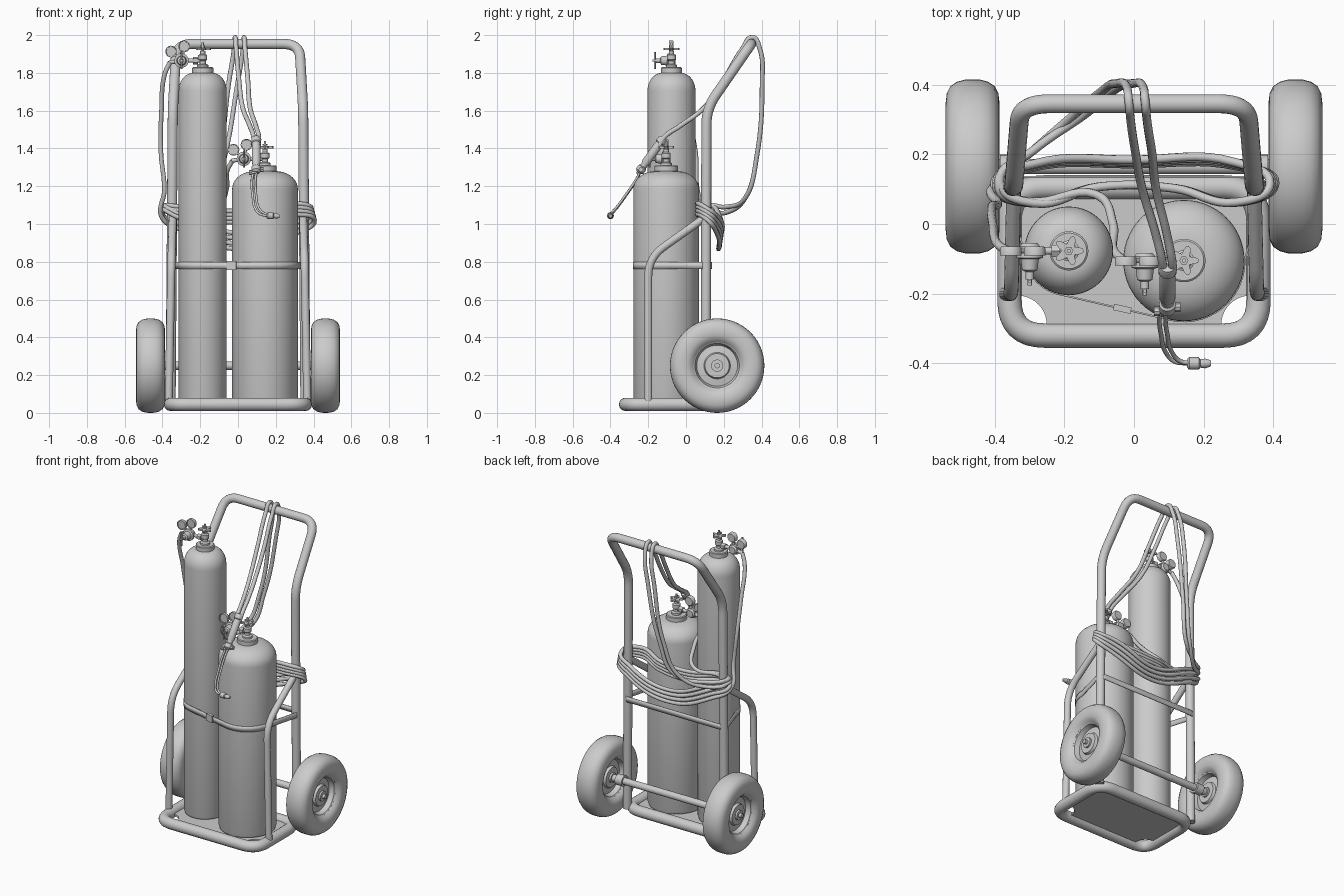
import bpy, bmesh, math
from mathutils import Vector

if "Cube" in bpy.data.objects:
    bpy.data.objects.remove(bpy.data.objects["Cube"])

Z = Vector((0, 0, 1))


def mesh_object(name, verts, faces, angle=35):
    me = bpy.data.meshes.new(name)
    me.from_pydata(verts, [], faces)
    bm = bmesh.new()
    bm.from_mesh(me)
    bmesh.ops.remove_doubles(bm, verts=bm.verts, dist=1e-5)
    bmesh.ops.recalc_face_normals(bm, faces=bm.faces)
    bm.to_mesh(me)
    bm.free()
    ob = bpy.data.objects.new(name, me)
    bpy.context.collection.objects.link(ob)
    smooth(ob, angle)
    return ob


def smooth(ob, angle=35):
    bpy.ops.object.select_all(action='DESELECT')
    ob.select_set(True)
    bpy.context.view_layer.objects.active = ob
    bpy.ops.object.shade_smooth_by_angle(angle=math.radians(angle))


def lathe(name, prof, loc, axis=(0, 0, 1), seg=32):
    """Revolve (radius, height) points around an axis through loc."""
    q, loc, n = Z.rotation_difference(Vector(axis).normalized()), Vector(loc), len(prof)
    verts = [loc + q @ Vector((r * math.cos(2 * math.pi * i / seg), r * math.sin(2 * math.pi * i / seg), h))
             for i in range(seg) for r, h in prof]
    faces = [(i * n + j, i * n + j + 1, (i + 1) % seg * n + j + 1, (i + 1) % seg * n + j)
             for i in range(seg) for j in range(n - 1)]
    return mesh_object(name, verts, faces)


def rod(name, a, b, r, seg=20):
    a, b = Vector(a), Vector(b)
    L = (b - a).length
    return lathe(name, [(0, 0), (r, 0), (r, L), (0, L)], a, b - a, seg)


def prism(name, outline, z0, z1):
    n = len(outline)
    verts = [(x, y, z) for z in (z0, z1) for x, y in outline]
    faces = [tuple(range(n)), tuple(range(n, 2 * n))]
    faces += [(i, (i + 1) % n, (i + 1) % n + n, i + n) for i in range(n)]
    return mesh_object(name, verts, faces)


def fillet(pts, r, closed=False):
    """Round the corners of a polyline."""
    pts, out, n = [Vector(p) for p in pts], [], len(pts)
    for i, p in enumerate(pts):
        if not closed and i in (0, n - 1):
            out.append(p)
            continue
        a = p + (pts[i - 1] - p).normalized() * r
        b = p + (pts[(i + 1) % n] - p).normalized() * r
        out += [a * (1 - t) ** 2 + p * 2 * t * (1 - t) + b * t * t for t in [k / 8 for k in range(9)]]
    return out


def tube(name, pts, r, closed=False, soft=False):
    """Round tube along a polyline, or along a soft curve through the points."""
    cu = bpy.data.curves.new(name, 'CURVE')
    cu.dimensions, cu.bevel_depth, cu.bevel_resolution = '3D', r, 3 if soft else 6
    cu.use_fill_caps, cu.resolution_u = True, 8
    sp = cu.splines.new('BEZIER' if soft else 'POLY')
    if soft:
        sp.bezier_points.add(len(pts) - 1)
        for bp, p in zip(sp.bezier_points, pts):
            bp.co = p
            bp.handle_left_type = bp.handle_right_type = 'AUTO'
    else:
        sp.points.add(len(pts) - 1)
        for pt, p in zip(sp.points, pts):
            pt.co = (*p, 1)
    sp.use_cyclic_u = closed
    ob = bpy.data.objects.new(name, cu)
    bpy.context.collection.objects.link(ob)
    bpy.ops.object.select_all(action='DESELECT')
    ob.select_set(True)
    bpy.context.view_layer.objects.active = ob
    bpy.ops.object.convert(target='MESH')
    smooth(bpy.context.object, 50)


# Base loop and plate with scooped front corners
tube("base_frame", fillet([(-.357, -.32, .045), (.357, -.32, .045), (.357, .105, .045), (-.357, .105, .045)],
                          .1, True), .035, True)
scoop = [(.335 - .085 * math.cos(a), -.29 + .085 * math.sin(a)) for a in [math.pi / 2 * k / 10 for k in range(11)]]
prism("base_plate", scoop + [(.335, .1), (-.335, .1)] + [(-x, y) for x, y in reversed(scoop)], .04, .052)

# Handle frame and side braces
half = [(-.357, .105, .045), (-.345, .108, 1.61), (-.325, .345, 1.953)]
tube("handle_frame", fillet(half + [(-x, y, z) for x, y, z in reversed(half)], .085), .027)
for s in (-1, 1):
    tube("side_brace", fillet([(s * .367, -.2, .05), (s * .352, -.2, .82), (s * .345, .108, 1.04)], .1), .021)

# Wheels and axle
tyre = [(.125, .05), (.14, .067), (.16, .075), (.185, .077), (.21, .074), (.23, .064), (.243, .045), (.249, .022), (.25, 0)]
tyre += [(r, -h) for r, h in reversed(tyre[:-1])] + [tyre[0]]
rim = [(0, .066), (.014, .066), (.014, .048), (.032, .048), (.032, .036), (.064, .036), (.07, .02), (.108, .014),
       (.118, .045), (.135, .056), (.135, 0)]
rim += [(r, -h) for r, h in reversed(rim[:-1])]
for s in (-1, 1):
    c = (s * .463, .165, .25)
    lathe("tyre", tyre, c, (s, 0, 0), 56)
    lathe("wheel_rim", rim, c, (s, 0, 0), 40)
    rod("axle_collar", (s * .335, .165, .25), (s * .385, .165, .25), .034)
    rod("axle_bracket", (s * .353, .1, .25), (s * .353, .165, .25), .02)
rod("axle", (-.46, .165, .25), (.46, .165, .25), .022)


# Gas bottles with valves and regulators
def bottle(tag, x, y, r, top, neck):
    s0, dome = top - .125, [(0, .052), (r - .02, .052), (r - .006, .058), (r, .075)]
    for k in range(10):
        a = math.pi / 2 * k / 9
        dome.append((neck - .006 + (r - neck + .006) * math.cos(a), s0 + .095 * math.sin(a)))
    lathe(tag + "_bottle", dome + [(neck, top - .03), (neck, top - .004), (neck - .005, top), (0, top)], (x, y, 0), seg=56)
    lathe(tag + "_valve", [(.03, 0), (.03, .012), (.017, .018), (.017, .034), (.024, .04), (.024, .064), (.014, .07),
                           (.014, .086), (.006, .088), (.006, .13), (0, .13)], (x, y, top), seg=20)
    star = [(x + (.032 + .012 * math.cos(5 * a)) * math.cos(a), y + (.032 + .012 * math.cos(5 * a)) * math.sin(a))
            for a in [2 * math.pi * k / 40 for k in range(40)]]
    prism(tag + "_valve_handle", star, top + .09, top + .102)
    rod(tag + "_valve_nut", (x, y, top + .105), (x, y, top + .114), .013, 6)
    # regulator to the left of the valve
    rx, rz = x - .112, top + .035
    rod(tag + "_inlet", (x, y, rz), (rx, y, rz), .011)
    rod(tag + "_inlet_nut", (x - .025, y, rz), (x - .05, y, rz), .02, 6)
    lathe(tag + "_regulator", [(0, -.022), (.022, -.022), (.03, -.012), (.03, .005), (.038, .006), (.038, .02),
                               (.026, .024), (.022, .055), (.012, .06), (.012, .082), (0, .082)], (rx, y, rz), (0, -1, 0))
    rod(tag + "_adjust_screw", (rx, y - .06, rz), (rx, y - .1, rz), .006, 12)
    rod(tag + "_adjust_bar", (rx, y - .088, rz - .045), (rx, y - .088, rz + .045), .005, 12)
    for dx, dz in ((-.055, .048), (.014, .075)):
        rod(tag + "_gauge_stem", (rx, y, rz), (rx + dx, y, rz + dz), .008, 12)
        lathe(tag + "_gauge", [(0, -.012), (.027, -.012), (.031, -.006), (.031, .014), (.027, .014), (.026, .01), (0, .01)],
              (rx + dx, y, rz + dz), (0, -1, 0), 24)
    rod(tag + "_outlet", (rx, y, rz), (rx - .065, y, rz - .01), .011, 12)


bottle("tall", -.187, -.077, .127, 1.83, .056)
bottle("short", .143, -.105, .174, 1.31, .062)

# Strap around both bottles and the uprights, with buckle
path = [(-.335, .137), (-.368, .125), (-.374, .1)]
for cx, cy, r, a0, a1 in ((-.187, -.077, .13, 180, 257.5), (.143, -.105, .177, 257.5, 360)):
    path += [(cx + r * math.cos(math.radians(a0 + (a1 - a0) * k / 14)),
              cy + r * math.sin(math.radians(a0 + (a1 - a0) * k / 14))) for k in range(15)]
path += [(.374, .1), (.368, .125), (.335, .137)]
n = len(path)
strap = mesh_object("strap", [(x, y, z) for z in (.762, .798) for x, y in path],
                    [(i, (i + 1) % n, (i + 1) % n + n, i + n) for i in range(n)])
strap.modifiers.new("thickness", 'SOLIDIFY').thickness = .005
prism("buckle", [(-.06, -.247), (-.01, -.258), (-.007, -.24), (-.057, -.229)], .757, .803)

# Hoses: regulator, coil round the uprights, over the handle, down to the torch
loop = [(-.405, .105, 1.07), (-.3, .16, 1.01), (0, .172, .91), (.3, .165, .99), (.405, .115, 1.05),
        (.3, .062, 1.08), (.12, .102, 1.05), (-.1, .107, 1.04), (-.3, .06, 1.06)]


def hose(name, start, k, x_top, x_end):
    pts = list(start)
    for t in range(2):
        d = t * 2 + k
        for i, (x, y, z) in enumerate(loop):
            sag = (d - 1.5) * .028 * (1 if i in (1, 2, 3) else .7)
            pts.append((x * (1 - .012 * d), y + .004 * d * (i < 4), z + sag))
    e = k * .03
    pts += [(-.385, .12, 1.07 + e), (-.29, .21, 1.06 + e), (-.17 + e, .315, 1.14), (-.1 + e, .375, 1.36),
            (x_top - .035, .403, 1.74), (x_top - .005, .39, 1.93), (x_top, .352, 1.988), (x_top + .005, .3, 1.93),
            (x_top + .02, .2, 1.765), (x_top * .6 + x_end * .4, .1, 1.62), (x_top * .2 + x_end * .8, -.03, 1.52),
            (x_end, -.115, 1.46), (x_end, -.14, 1.42)]
    tube(name, pts, .0125, soft=True)


hose("tall_hose", [(-.36, -.077, 1.857), (-.389, -.06, 1.79), (-.405, .0, 1.6), (-.408, .05, 1.38), (-.39, .06, 1.18)],
     0, -.015, .082)
hose("short_hose", [(-.03, -.105, 1.335), (-.058, -.075, 1.28), (-.06, .0, 1.19), (-.11, .085, 1.1), (-.3, .065, 1.08)],
     1, .032, .11)

# Torch: handle, needle valves, twin pipes and nozzle
p0, axis = Vector((.096, -.12, 1.455)), Vector((0, -.135, -.19)).normalized()
lathe("torch_handle", [(0, 0), (.022, 0), (.025, .01), (.025, .03), (.021, .035), (.023, .06), (.023, .16), (.018, .17),
                       (.018, .185), (.024, .19), (.024, .215), (.012, .225), (0, .225)], p0, axis, 24)
for s, h in ((-1, .225), (1, .205)):
    p = p0 + axis * h
    rod("torch_valve_stem", p, p + Vector((s * .03, 0, 0)), .006, 12)
    rod("torch_valve_knob", p + Vector((s * .022, 0, 0)), p + Vector((s * .038, 0, 0)), .013, 8)
    pipe = [p0 + axis * .2, Vector((.083, -.26, 1.24)), Vector((.087, -.32, 1.15)), Vector((.1, -.368, 1.085)),
            Vector((.125, -.394, 1.056)), Vector((.165, -.4, 1.045))]
    tube("torch_pipe", [q + Vector((s * .009, 0, s * .003)) for q in pipe], .0065, soft=True)
lathe("torch_nozzle", [(0, 0), (.011, 0), (.018, .006), (.018, .034), (.012, .038), (.014, .052), (.009, .068), (0, .068)],
      (.152, -.4, 1.045), (1, 0, -.05), 16)
